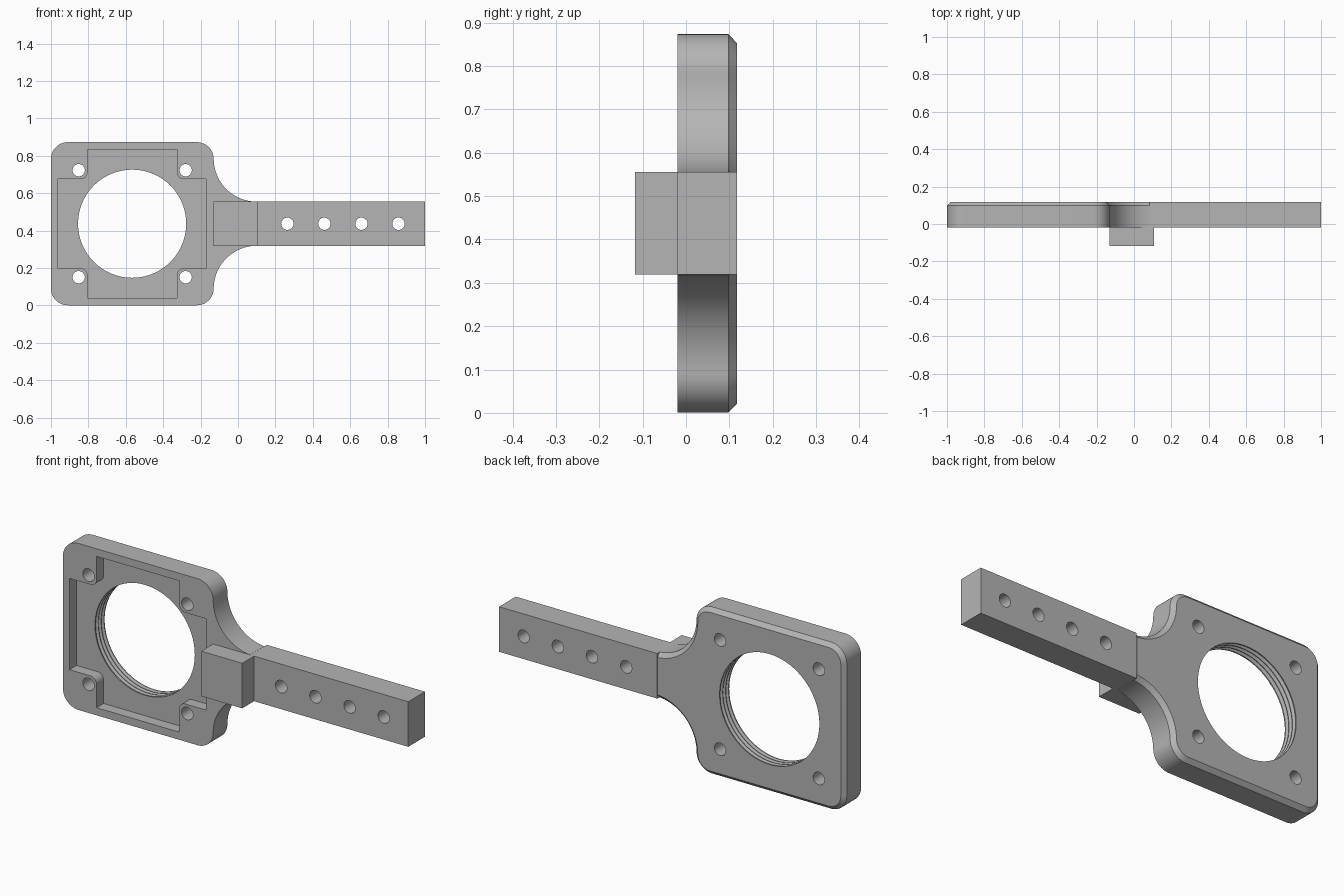
import bpy, bmesh
from math import cos, sin, pi, radians

if "Cube" in bpy.data.objects:
    bpy.data.objects.remove(bpy.data.objects["Cube"], do_unlink=True)

grey = bpy.data.materials.new("plain grey")
grey.use_nodes = True
grey.diffuse_color = (0.46, 0.46, 0.46, 1)
grey.node_tree.nodes["Principled BSDF"].inputs["Base Color"].default_value = grey.diffuse_color

CX, CZ = -0.566, 0.437          # centre of the lens opening
FRONT, BACK = -0.02, 0.118      # faces of the plate
ARM = 0.118                     # half height of the arm


def arc(cx, cz, r, a0, a1, n=16):
    angles = [radians(a0 + (a1 - a0) * i / n) for i in range(n + 1)]
    return [(cx + r * cos(a), cz + r * sin(a)) for a in angles]


def circle(cx, cz, r, n=48):
    return arc(cx, cz, r, 0, 360, n)[:-1]


def rect(x0, x1, z0, z1):
    return [(x0, z0), (x1, z0), (x1, z1), (x0, z1)]


def loft(name, sections):
    """Join equal outlines, each given as (y, points), into a closed solid."""
    bm = bmesh.new()
    rings = [[bm.verts.new((x, y, z)) for x, z in pts] for y, pts in sections]
    for a, b in zip(rings, rings[1:]):
        for i in range(len(a)):
            j = (i + 1) % len(a)
            bm.faces.new((a[i], a[j], b[j], b[i]))
    bm.faces.new(rings[0])
    bm.faces.new(rings[-1])
    bmesh.ops.recalc_face_normals(bm, faces=bm.faces)
    mesh = bpy.data.meshes.new(name)
    bm.to_mesh(mesh)
    bm.free()
    mesh.materials.append(grey)
    obj = bpy.data.objects.new(name, mesh)
    bpy.context.collection.objects.link(obj)
    return obj


def activate(obj):
    bpy.ops.object.select_all(action="DESELECT")
    obj.select_set(True)
    bpy.context.view_layer.objects.active = obj


def cut(obj, cutters):
    activate(obj)
    for cutter in cutters:
        cutter.hide_render = True
        mod = obj.modifiers.new("cut", "BOOLEAN")
        mod.operation, mod.solver, mod.object = "DIFFERENCE", "EXACT", cutter
        bpy.ops.object.modifier_apply(modifier=mod.name)
        bpy.data.objects.remove(cutter, do_unlink=True)


def drill(x, z):
    return loft("drill", [(-0.2, circle(x, z, 0.033, 32)), (0.2, circle(x, z, 0.033, 32))])


# Plate outline: rounded corners flowing into the arm through concave curves
def outline(d):
    r, fillet = 0.09, 0.23
    top = CZ + 0.436
    half = arc(0.10, CZ + ARM + fillet, fillet + d, 266, 180, 24)
    half += arc(-0.13 - r, top - r, r - d, 0, 90)
    half += arc(-1 + r, top - r, r - d, 90, 180)
    return half + [(x, 2 * CZ - z) for x, z in reversed(half)]


plate = loft("mount_plate", [(FRONT, outline(0)), (0.098, outline(0)), (BACK, outline(0.021))])

# Cross-shaped front pocket with rounded bosses around the screw holes
quarter = [(0.396, 0.239)] + arc(0.274, 0.274, 0.035, 270, 180, 8) + [(0.239, 0.396)]
cross = []
for k in range(4):
    c, s = round(cos(k * pi / 2)), round(sin(k * pi / 2))
    cross += [(CX + x * c - z * s, CZ + x * s + z * c) for x, z in quarter]
floor = 0.038
pocket = loft("pocket_cutter", [(-0.1, cross), (floor, cross)])

# Threaded lens opening
minor, major, pitch = 0.289, 0.303, 0.024
thread = [(-0.1, minor), (floor + 0.002, minor)]
for k in range(3):
    y = floor + 0.006 + k * pitch
    thread += [(y, minor), (y + 0.009, major), (y + 0.012, major), (y + 0.021, minor)]
thread.append((0.2, minor))
opening = loft("thread_cutter", [(y, circle(CX, CZ, r, 96)) for y, r in thread])

screws = [drill(CX + sx * 0.286, CZ + sz * 0.286) for sx in (-1, 1) for sz in (-1, 1)]
cut(plate, [pocket, opening] + screws)

# Arm with a row of holes
bar = rect(0.084, 1, CZ - ARM, CZ + ARM)
arm = loft("arm", [(FRONT, bar), (BACK, bar)])
cut(arm, [drill(0.264 + k * 0.198, CZ) for k in range(4)])

# Raised block at the root of the arm
stop = rect(-0.13, 0.107, CZ - ARM, CZ + ARM)
block = loft("front_block", [(-0.118, stop), (FRONT, stop)])

for obj in (plate, arm, block):
    activate(obj)
    bpy.ops.object.shade_smooth_by_angle(angle=radians(25))
